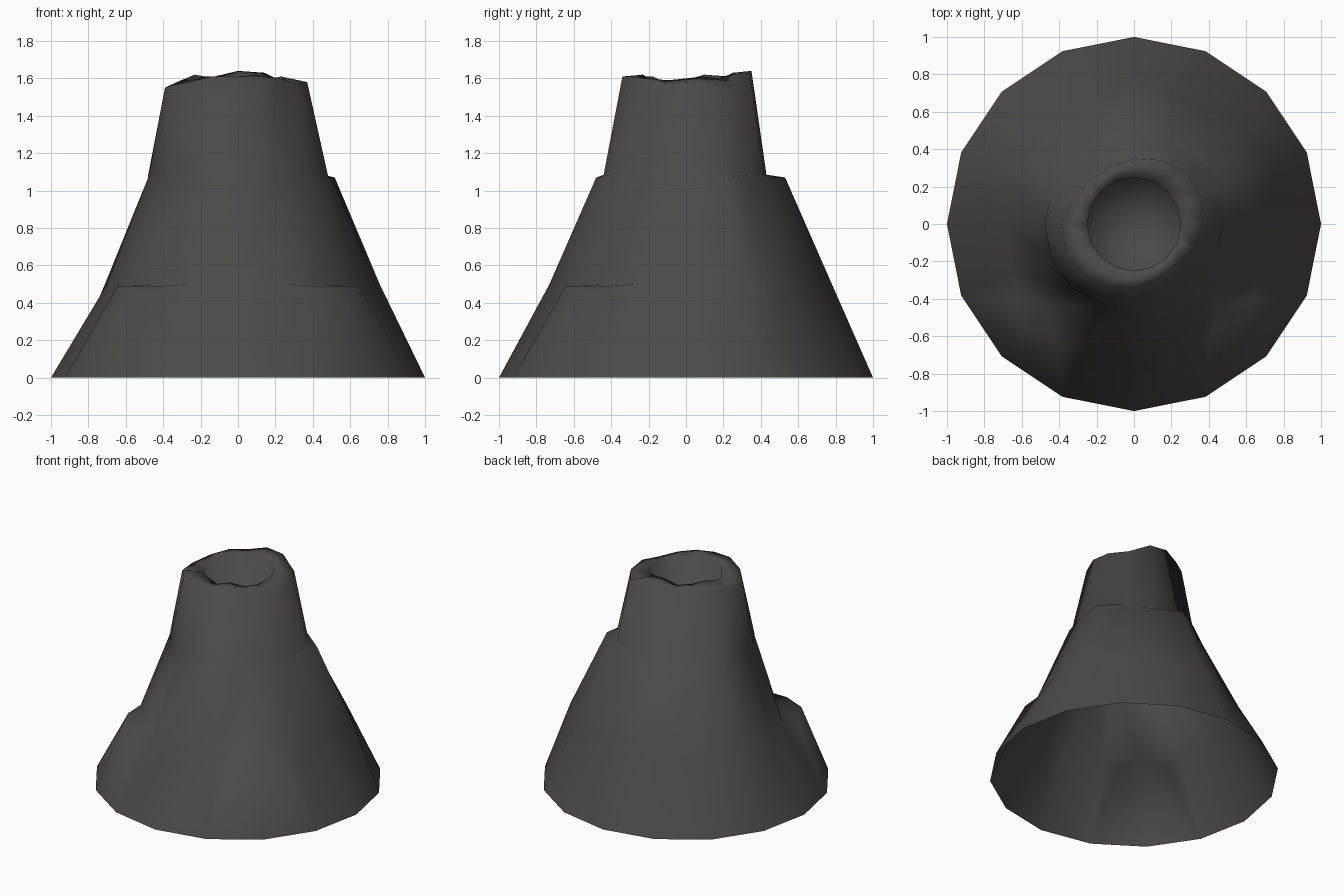
import bpy, math

if "Cube" in bpy.data.objects:
    bpy.data.objects.remove(bpy.data.objects["Cube"])

N = 16
STEP = 22.5
verts, faces = [], []


def add(deg, r, z):
    a = math.radians(deg)
    verts.append((r * math.cos(a), r * math.sin(a), z))
    return len(verts) - 1


def ring(radii, heights):
    return [add(k * STEP, radii[k], heights[k]) for k in range(N)]


# Slope profile: base, middle, ridge shoulder, neck, jagged rim, crater shaft
mid_r = [.73, .82, .77, .72, .78, .71, .73, .77, .70, .69, .64, .68, .73, .69, .64, .70]
low_r = [.48, .56, .49, .47, .53, .46, .45, .47, .48, .48, .48, .46, .48, .46, .45, .47]
neck_r = [.48, .49, .485, .45, .43, .42, .42, .45, .48, .48, .48, .46, .44, .44, .43, .45]
rim_r = [.37, .39, .395, .37, .35, .33, .33, .355, .39, .395, .38, .36, .34, .32, .31, .345]
rim_z = [1.58, 1.57, 1.56, 1.63, 1.64, 1.61, 1.61, 1.58, 1.55, 1.56, 1.58, 1.61, 1.61, 1.61, 1.60, 1.57]
lip_z = [1.60, 1.61, 1.60, 1.62, 1.63, 1.60, 1.61, 1.62, 1.59, 1.57, 1.61, 1.61, 1.59, 1.62, 1.59, 1.59]
rings = [
    ring([1] * N, [0] * N),
    ring(mid_r, [.50] * N),
    ring(low_r, [1.07] * N),
    ring(neck_r, [1.085] * N),
    ring(rim_r, rim_z),
    ring([.25] * N, lip_z),
    ring([.25] * N, [1.10] * N),
]

# Low front buttresses: column -> outer ledge radius
buttresses = {10: .81, 14: .80}
for i in range(len(rings) - 1):
    lo, hi = rings[i], rings[i + 1]
    for k in range(N):
        j = (k + 1) % N
        if i == 0 and (k in buttresses or j in buttresses):
            continue
        faces.append((lo[k], lo[j], hi[j], hi[k]))

# Crater floor
floor = add(0, 0, 1.10)
for k in range(N):
    faces.append((rings[-1][k], rings[-1][(k + 1) % N], floor))

# Buttresses with flat ledges replace the lower slope
base, mid = rings[0], rings[1]
for c, r in buttresses.items():
    p = add(c * STEP - 13, .76, .49)
    o = add(c * STEP, r, .49)
    q = add(c * STEP + 13, .76, .49)
    a, b, d = c - 1, c, c + 1
    faces += [(base[a], p, mid[a]), (base[d], mid[d], q),
              (base[a], base[b], o, p), (base[b], base[d], q, o),
              (p, mid[b], mid[a]), (p, o, mid[b]), (o, q, mid[b]), (q, mid[d], mid[b])]

mesh = bpy.data.meshes.new("volcano_cone")
mesh.from_pydata(verts, [], faces)
mesh.update()
cone = bpy.data.objects.new("volcano_cone", mesh)
bpy.context.collection.objects.link(cone)

# Dark rock colour
rock = bpy.data.materials.new("dark rock")
rock.diffuse_color = (.075, .067, .064, 1)
rock.use_nodes = True
rock.node_tree.nodes["Principled BSDF"].inputs["Base Color"].default_value = rock.diffuse_color
mesh.materials.append(rock)

bpy.context.view_layer.objects.active = cone
cone.select_set(True)
bpy.ops.object.shade_smooth()
